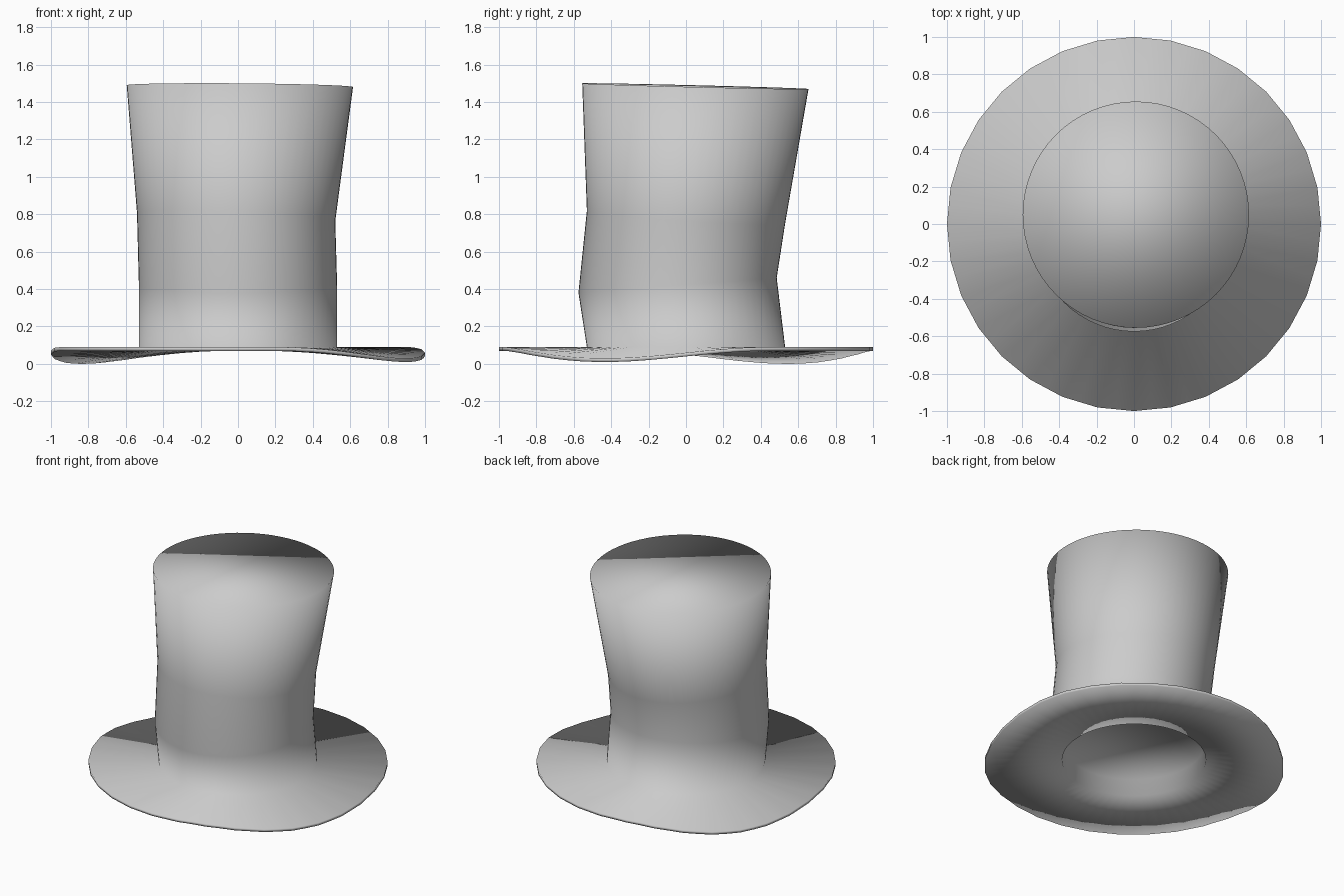
import bpy, bmesh, math

SEGMENTS = 64

old = bpy.data.objects.get("Cube")
if old:
    bpy.data.objects.remove(old, do_unlink=True)

# One grey felt material
felt = bpy.data.materials.new("grey_felt")
felt.use_nodes = True
colour = (0.6, 0.6, 0.6, 1.0)
felt.diffuse_color = colour
felt.node_tree.nodes["Principled BSDF"].inputs["Base Color"].default_value = colour


def droop(angle):
    """Sag of the brim edge, lowest at two opposite corners."""
    sag = 0.0
    for centre, depth in ((-26, 0.06), (147, 0.07)):
        off = (math.degrees(angle) - centre + 180) % 360 - 180
        if abs(off) < 52:
            sag += depth * math.cos(math.radians(90 * off / 52)) ** 2
    return sag


def ring(bm, r, z, cx=0, cy=0, tilt_x=0, tilt_y=0, brim=False):
    """Loop of vertices, tilted for the crown or sagging for the brim."""
    verts = []
    for i in range(SEGMENTS):
        a = math.tau * i / SEGMENTS
        # the brim edge has half as many sides as the crown
        rad = r * math.cos(math.tau / SEGMENTS) if brim and i % 2 else r
        x, y = rad * math.cos(a), rad * math.sin(a)
        h = z + tilt_x * x + tilt_y * y - (droop(a) if brim else 0)
        verts.append(bm.verts.new((cx + x, cy + y, h)))
    return verts


bm = bmesh.new()
loops = [
    ring(bm, 0.47, 0.19),                      # inner lining
    ring(bm, 0.48, 0.07),                      # head opening
    ring(bm, 1.0, 0.07, brim=True),            # brim underside edge
    ring(bm, 1.0, 0.09, brim=True),            # brim top edge
    ring(bm, 0.53, 0.09),                      # crown base
    ring(bm, 0.53, 0.42, cy=-0.045, tilt_y=0.075),
    ring(bm, 0.53, 0.785, cx=-0.01, tilt_x=-0.04, tilt_y=-0.065),
    ring(bm, 0.605, 1.485, cx=0.01, cy=0.05, tilt_x=-0.008, tilt_y=-0.025),
]
for low, high in zip(loops, loops[1:]):
    for i in range(SEGMENTS):
        j = (i + 1) % SEGMENTS
        bm.faces.new((low[i], low[j], high[j], high[i]))

# Closed lining and crown top
bm.faces.new(list(reversed(loops[0])))
bm.faces.new(loops[-1])
for face in bm.faces:
    face.smooth = True
bmesh.ops.recalc_face_normals(bm, faces=bm.faces)

mesh = bpy.data.meshes.new("hat")
bm.to_mesh(mesh)
bm.free()
mesh.materials.append(felt)
hat = bpy.data.objects.new("hat", mesh)
bpy.context.collection.objects.link(hat)
